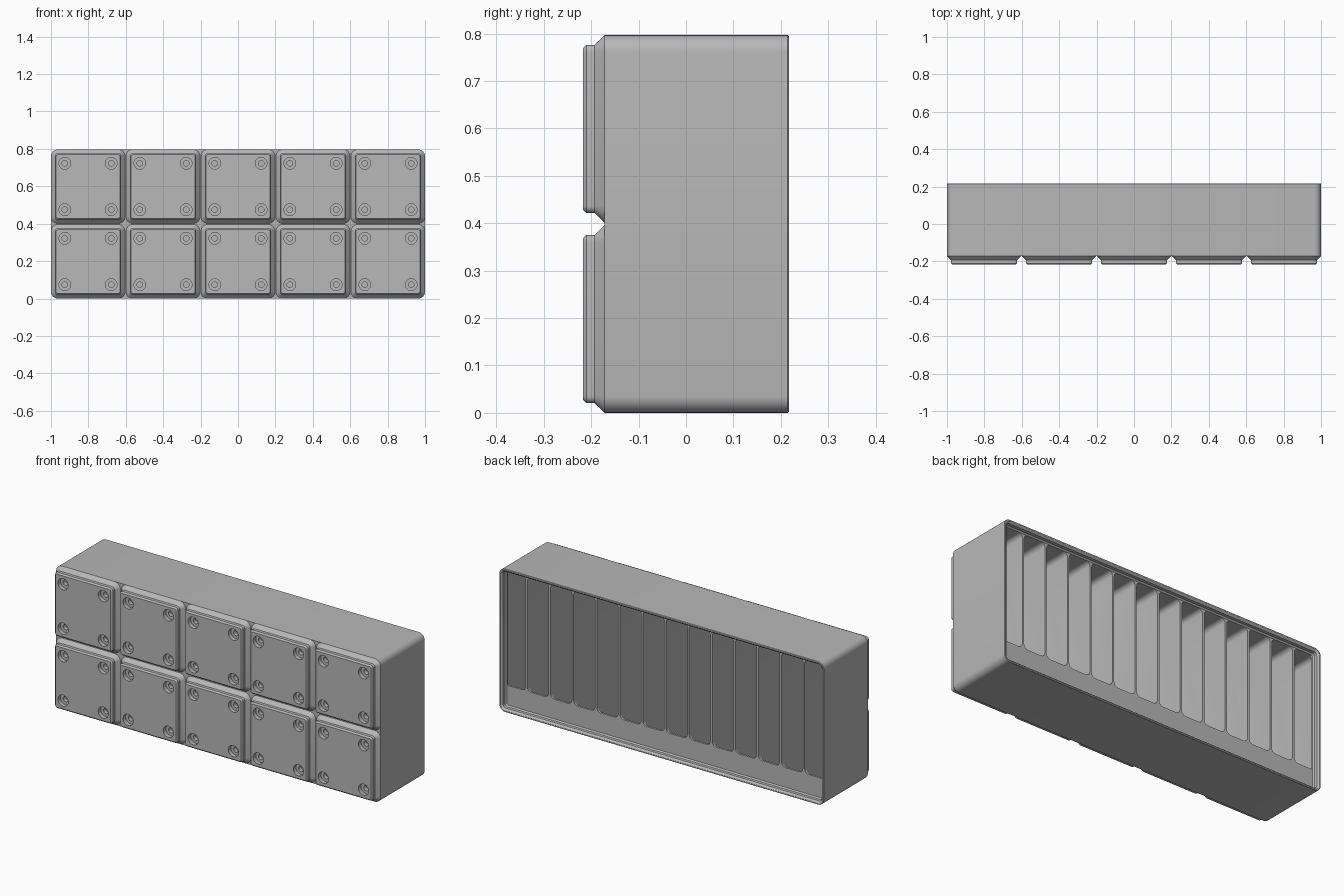
import bpy, bmesh
from math import sin, cos, pi
from mathutils import Vector

if "Cube" in bpy.data.objects:
    bpy.data.objects.remove(bpy.data.objects["Cube"])

HALF_X, HALF_Z, RADIUS = 1.0, 0.3985, 0.0358
MID_Z = HALF_Z
BODY_FRONT, BODY_BACK, BACK = -0.172, 0.1835, 0.2175
WALL, DIVIDER, SLOTS = 0.009, 0.0115, 14
FLOOR = -0.151

grey = bpy.data.materials.new("light grey plastic")
grey.use_nodes = True
grey.diffuse_color = (0.48, 0.48, 0.48, 1)
grey.node_tree.nodes["Principled BSDF"].inputs["Base Color"].default_value = (0.48, 0.48, 0.48, 1)


def finish(name, bm):
    """Turn a bmesh into a shaded object."""
    bmesh.ops.remove_doubles(bm, verts=bm.verts, dist=1e-5)
    bmesh.ops.recalc_face_normals(bm, faces=bm.faces)
    mesh = bpy.data.meshes.new(name)
    bm.to_mesh(mesh)
    bm.free()
    mesh.materials.append(grey)
    shade(mesh)
    obj = bpy.data.objects.new(name, mesh)
    bpy.context.collection.objects.link(obj)
    return obj


def shade(mesh):
    mesh.polygons.foreach_set("use_smooth", [True] * len(mesh.polygons))
    mesh.set_sharp_from_angle(angle=pi / 6)


def ring(hx, hz, r, y, cx=0, cz=0, steps=6):
    """Rounded rectangle across x and z at depth y."""
    points = []
    for k, (sx, sz) in enumerate([(1, 1), (-1, 1), (-1, -1), (1, -1)]):
        for i in range(steps + 1):
            a = (k + i / steps) * pi / 2
            points.append(Vector((cx + sx * (hx - r) + r * cos(a), y,
                                  cz + sz * (hz - r) + r * sin(a))))
    return points


def loft(name, rings, closed=False):
    """Skin a list of rings, capped at the ends or closed into a loop."""
    bm = bmesh.new()
    loops = [[bm.verts.new(p) for p in r] for r in rings]
    pairs = list(zip(loops, loops[1:]))
    if closed:
        pairs.append((loops[-1], loops[0]))
    else:
        bm.faces.new(loops[0])
        bm.faces.new(loops[-1])
    n = len(loops[0])
    for a, b in pairs:
        for i in range(n):
            j = (i + 1) % n
            bm.faces.new((a[i], a[j], b[j], b[i]))
    return finish(name, bm)


def cut(obj, cutters):
    """Subtract the cutters and bake the result."""
    for c in cutters:
        mod = obj.modifiers.new("cut", 'BOOLEAN')
        mod.operation, mod.solver, mod.object = 'DIFFERENCE', 'EXACT', c
    graph = bpy.context.evaluated_depsgraph_get()
    mesh = bpy.data.meshes.new_from_object(obj.evaluated_get(graph))
    obj.modifiers.clear()
    obj.data = mesh
    shade(mesh)
    for c in cutters:
        bpy.data.objects.remove(c)


# Compartment shape: label shelf at the bottom, curved scoop at the top
SHELF, TOP, SCOOP = 0.134, 2 * HALF_Z - 0.025, 0.165
profile = [(0.26, SHELF), (0.26, TOP)]
for i in range(11):
    a = i / 10 * pi / 2
    profile.append((FLOOR + SCOOP - SCOOP * sin(a), TOP - SCOOP + SCOOP * cos(a)))
profile += [(FLOOR, WALL), (0.083, WALL), (0.172, SHELF)]


def compartment(x0, x1):
    bm = bmesh.new()
    a, b = ([bm.verts.new((x, y, z)) for y, z in profile] for x in (x0, x1))
    caps = [bm.faces.new(a), bm.faces.new(b)]
    for i in range(len(a)):
        j = (i + 1) % len(a)
        bm.faces.new((a[i], a[j], b[j], b[i]))
    bmesh.ops.recalc_face_normals(bm, faces=bm.faces)
    edges = [e for f in caps for e in f.edges]
    bmesh.ops.bevel(bm, geom=edges, offset=0.024, segments=4, profile=0.5,
                    affect='EDGES', clamp_overlap=False)
    return finish("compartment_cutter", bm)


# Bin body with its row of compartments
body = loft("bin_body", [ring(HALF_X, HALF_Z, RADIUS, y, 0, MID_Z)
                         for y in (BODY_FRONT, BODY_BACK)])
pitch = (2 * (HALF_X - WALL) + DIVIDER) / SLOTS
starts = [-HALF_X + WALL + i * pitch for i in range(SLOTS)]
cut(body, [compartment(x, x + pitch - DIVIDER) for x in starts])

# Stepped lip around the open back: (inset, depth)
section = [(0.004, 0.156), (0.004, BODY_BACK), (0, BODY_BACK), (0, 0.2145),
           (0.002, 0.2168), (0.005, BACK), (0.009, 0.2165), (0.0181, 0.2073),
           (0.0181, 0.1905), (0.025, BODY_BACK), (0.025, 0.172), (0.009, 0.156)]
loft("stacking_lip", [ring(HALF_X - d, HALF_Z - d, RADIUS - d, y, 0, MID_Z)
                      for d, y in section], closed=True)

# Foot with four stepped holes, repeated as a grid
foot = loft("foot", [ring(h, h, r, y) for h, r, y in [
    (0.170, 0.0076, -BACK), (0.1776, 0.0153, -0.2099), (0.1776, 0.0153, -0.1927),
    (0.198, RADIUS, BODY_FRONT), (0.198, RADIUS, -0.172 + 0.0005)]])
holes = []
for sx in (-1, 1):
    for sz in (-1, 1):
        holes.append(loft("hole_cutter", [
            ring(r, r, r, y, sx * 0.124, sz * 0.124)
            for r, y in [(0.0315, -0.24), (0.0315, -0.1945), (0.015, -0.1945), (0.015, -0.15)]]))
cut(foot, holes)
for col in range(5):
    for row in range(2):
        copy = bpy.data.objects.new(f"foot_{col + 1}_{row + 1}", foot.data)
        copy.location = ((col - 2) * 0.401, 0, MID_Z + (row - 0.5) * 0.401)
        bpy.context.collection.objects.link(copy)
bpy.data.objects.remove(foot)
